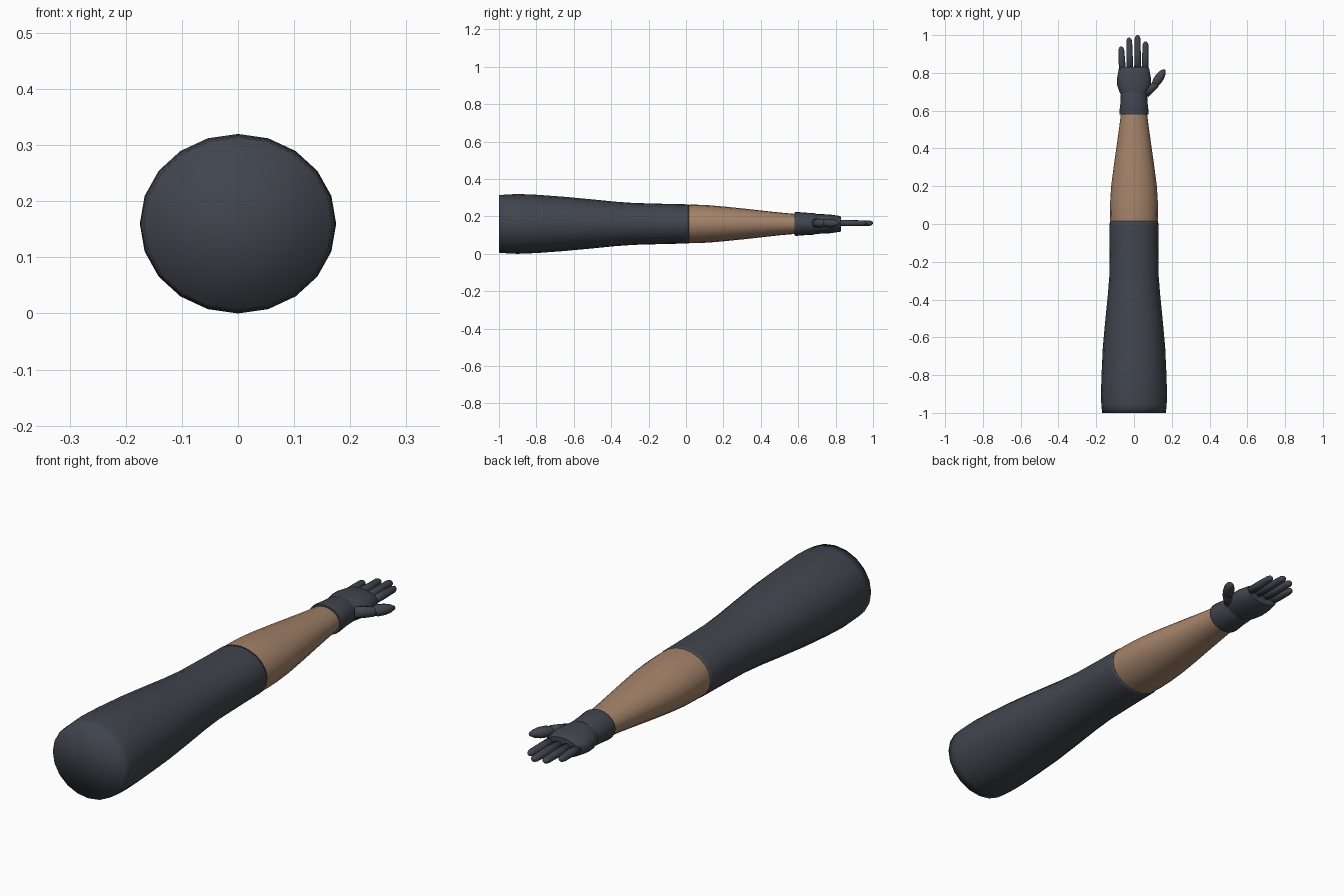
import bpy, bmesh, math
from mathutils import Vector

CZ = 0.16  # height of the arm axis


def material(name, rgb):
    m = bpy.data.materials.new(name)
    m.diffuse_color = (*rgb, 1)
    return m


DARK = material("charcoal cloth", (0.052, 0.059, 0.075))
SKIN = material("tan skin", (0.37, 0.225, 0.142))


def loft(name, start, direction, rings, sides, mat, sharp=None):
    """Elliptical tube: rings are (distance, half width, half height)."""
    d = Vector(direction).normalized()
    up = Vector((0, 0, 1))
    side = d.cross(up).normalized()
    up = side.cross(d)
    start = Vector(start)
    bm = bmesh.new()
    loops = []
    for t, w, h in rings:
        loops.append([bm.verts.new(start + d * t
                      + side * w * math.sin(math.tau * i / sides)
                      + up * h * math.cos(math.tau * i / sides))
                      for i in range(sides)])
    for a, b in zip(loops, loops[1:]):
        for i in range(sides):
            j = (i + 1) % sides
            bm.faces.new((a[i], a[j], b[j], b[i]))
    # fan caps at both ends
    for loop, t in ((loops[0], rings[0][0]), (loops[-1], rings[-1][0])):
        c = bm.verts.new(start + d * t)
        for i in range(sides):
            bm.faces.new((c, loop[i], loop[(i + 1) % sides]))
    bmesh.ops.recalc_face_normals(bm, faces=bm.faces)
    for f in bm.faces:
        f.smooth = True
    me = bpy.data.meshes.new(name)
    bm.to_mesh(me)
    bm.free()
    me.materials.append(mat)
    ob = bpy.data.objects.new(name, me)
    bpy.context.collection.objects.link(ob)
    if sharp:
        bpy.ops.object.select_all(action='DESELECT')
        ob.select_set(True)
        bpy.context.view_layer.objects.active = ob
        bpy.ops.object.shade_smooth_by_angle(angle=math.radians(sharp))
    return ob


AXIS = (0, 1, 0)
BASE = (0, 0, CZ)

# upper arm sleeve
loft("sleeve", BASE, AXIS, [
    (-1.0, 0.168, 0.154), (-0.96, 0.173, 0.157), (-0.9, 0.175, 0.16),
    (-0.8, 0.172, 0.156), (-0.65, 0.165, 0.145), (-0.5, 0.151, 0.131),
    (-0.38, 0.139, 0.119), (-0.28, 0.131, 0.112), (-0.1, 0.129, 0.107),
    (0.0, 0.129, 0.105), (0.015, 0.127, 0.104)], 20, DARK)

# bare forearm
loft("forearm", BASE, AXIS, [
    (0.0, 0.125, 0.102), (0.05, 0.127, 0.103), (0.12, 0.126, 0.1),
    (0.2, 0.121, 0.093), (0.3, 0.108, 0.083), (0.4, 0.094, 0.072),
    (0.5, 0.08, 0.061), (0.6, 0.067, 0.052)], 20, SKIN, 50)

# glove cuff and palm
loft("glove_cuff", BASE, AXIS, [
    (0.58, 0.076, 0.062), (0.59, 0.078, 0.064), (0.64, 0.072, 0.06),
    (0.68, 0.071, 0.058), (0.695, 0.067, 0.054)], 20, DARK, 60)
loft("palm", BASE, AXIS, [
    (0.67, 0.062, 0.05), (0.70, 0.078, 0.053), (0.735, 0.089, 0.052),
    (0.77, 0.09, 0.05), (0.82, 0.081, 0.043), (0.83, 0.076, 0.038)],
    20, DARK, 60)

# fingers with rounded tips: x, tip y, sideways lean
for n, (x, tip, lean) in enumerate([(-0.061, 0.94, -0.05), (-0.022, 0.987, -0.02),
                                    (0.019, 1.0, 0.0), (0.058, 0.966, 0.02)]):
    length = tip - 0.80
    loft("finger_%d" % (n + 1), (x, 0.80, CZ + 0.004), (lean, 1, 0), [
        (0, 0.019, 0.016), (length * 0.5, 0.018, 0.016),
        (length - 0.018, 0.016, 0.014), (length - 0.007, 0.012, 0.011),
        (length, 0.004, 0.004)], 10, DARK)

# thumb base and thumb tip
loft("thumb_base", (0.06, 0.692, CZ + 0.004), (0.09, 0.075, 0), [
    (0, 0.024, 0.024), (0.04, 0.022, 0.023), (0.075, 0.018, 0.02),
    (0.09, 0.008, 0.009)], 12, DARK)
loft("thumb_tip", (0.103, 0.728, CZ + 0.004), (0.062, 0.092, 0), [
    (0, 0.007, 0.007), (0.012, 0.017, 0.017), (0.035, 0.024, 0.023),
    (0.065, 0.023, 0.022), (0.09, 0.017, 0.016), (0.107, 0.006, 0.006)],
    12, DARK)
